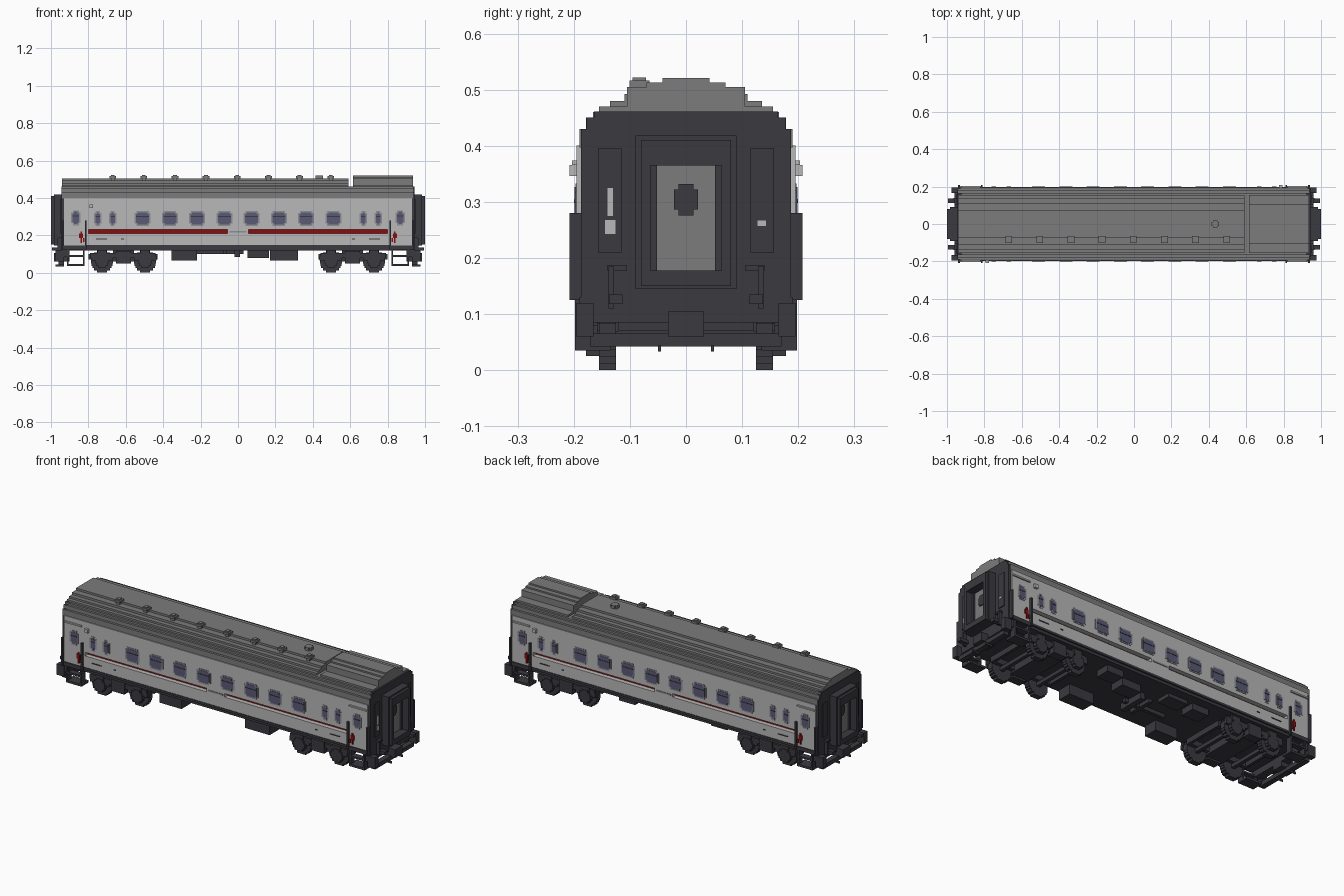
import bpy
import bmesh
from math import sqrt
from mathutils import Matrix, Vector

old_cube = bpy.data.objects.get("Cube")
if old_cube:
    bpy.data.objects.remove(old_cube, do_unlink=True)


def material(name, red, green, blue):
    mat = bpy.data.materials.new(name)
    mat.use_nodes = True
    colour = (red, green, blue, 1)
    mat.diffuse_color = colour
    mat.node_tree.nodes["Principled BSDF"].inputs["Base Color"].default_value = colour
    return mat


LIGHT = material("light grey paint", .48, .48, .48)
ROOF = material("roof grey", .2, .2, .2)
DARK = material("dark metal", .043, .041, .05)
RED = material("red paint", .24, .004, .005)
GLASS = material("window glass", .1, .1, .18)
FRAME = material("window frame", .27, .27, .3)


def build(name, mat, boxes):
    """One object from blocks given as ranges (x, y, z)."""
    bm = bmesh.new()
    for spans in boxes:
        low, high = (Vector(corner) for corner in zip(*spans))
        move = Matrix.Translation((low + high) / 2)
        size = Matrix.Diagonal((high - low).to_4d())
        size[3][3] = 1
        bmesh.ops.create_cube(bm, size=1, matrix=move @ size)
    mesh = bpy.data.meshes.new(name)
    bm.to_mesh(mesh)
    bm.free()
    mesh.materials.append(mat)
    obj = bpy.data.objects.new(name, mesh)
    bpy.context.scene.collection.objects.link(obj)
    return obj


def around(centre, half):
    return (centre - half, centre + half)


def flip(span, sign):
    return tuple(sorted(sign * value for value in span))


def mirrored(boxes, in_x=True, in_y=True):
    """Repeat blocks at both ends and / or on both sides."""
    return [(flip(x, sx), flip(y, sy), z) for x, y, z in boxes
            for sx in ((1, -1) if in_x else (1,))
            for sy in ((1, -1) if in_y else (1,))]


def disc(x, y, z, radius, rows):
    """Blocky wheel made of stacked slabs, axis along y."""
    step = 2 * radius / rows
    boxes = []
    for row in range(rows):
        offset = -radius + (row + .5) * step
        half = sqrt(radius ** 2 - offset ** 2)
        boxes.append((around(x, half), y, around(z + offset, step / 2)))
    return boxes


def stack(x, steps, base):
    """Stepped arch: half widths with the height each one reaches."""
    boxes = []
    for half, top in steps:
        boxes.append((x, (-half, half), (base, top)))
        base = top
    return boxes


# Body shell with a recessed stripe
LONG, WIDE = .93, .195
side = (-WIDE, WIDE)
build("body_shell", LIGHT, [
    ((-LONG, LONG), side, (.14, .21)),
    ((-LONG, LONG), side, (.23, .4)),
    ((-.055, .055), side, (.21, .23)),
    ((.8, LONG), side, (.21, .23)),
    ((-LONG, -.8), side, (.21, .23))])
build("side_stripe", RED, [((-.8, .8), (-.17, .17), (.205, .235))])
build("body_sill", DARK, [((-.93, .93), (-.19, .19), (.12, .14)),
                          ((-.81, .81), (-.198, .198), (.135, .147))])
build("stripe_plaque", FRAME, mirrored([((-.045, .045), (.19, .198), (.216, .224))], False))

# Roof: lower arch, main deck and raised tank cover
build("roof_base", ROOF, stack((-.94, .935), [(.19, .43), (.178, .45), (.166, .46)], .397))
build("roof_deck", ROOF, stack((-.94, .59), [(.155, .47), (.135, .48), (.11, .492), (.075, .503)], .46))
build("roof_cover", ROOF, stack((.615, .935), [(.155, .47), (.105, .505), (.07, .513), (.042, .521)], .46))
vents = []
for i in range(8):
    x = -.67 + i * .1665
    vents += [(around(x, .018), around(-.083, .018), (.505, .516)),
              (around(x, .01), around(-.083, .012), (.48, .522))]
build("roof_vents", ROOF, vents)
build("roof_hatch", ROOF, [(around(.435, .02), around(0, .012), (.5, .52)),
                           (around(.435, .012), around(0, .02), (.5, .52))])

# Windows: frame plates, panes and bars on both sides
frames, panes, bars = [], [], []


def window(x, z, half, tall):
    frames.append((around(x, half), (.19, .197), around(z, tall - .012)))
    frames.append((around(x, half - .01), (.19, .197), around(z, tall)))
    panes.append((around(x, half - .008), (.19, .1985), around(z, tall - .016)))
    panes.append((around(x, half - .016), (.19, .1985), around(z, tall - .007)))
    bars.append((around(x, half - .008), (.19, .2), around(z + tall / 4, .002)))


for i in range(8):
    window(-.51 + i * .1457, .29, .043, .04)
for sign in (1, -1):
    for x in (.67, .75):
        window(sign * x, .29, .021, .04)
    window(sign * .867, .293, .026, .04)
build("window_frames", FRAME, mirrored(frames, False))
build("window_panes", GLASS, mirrored(panes, False))
build("window_bars", DARK, mirrored(bars, False))

# Entrance doors: rain strip, handrails, red markers, lamp
build("door_strips", LIGHT, mirrored([((.82, .925), (.19, .203), (.366, .374))]))
build("handrails", DARK, mirrored([
    (around(.814, .005), (.195, .208), (.125, .28)),
    (around(.935, .005), (.185, .208), (.125, .28)),
    ((.815, .93), (.18, .2), (.125, .146))]))
build("door_markers", RED, mirrored([
    ((.83, .85), (.19, .2), (.185, .21)),
    ((.835, .843), (.19, .2), (.16, .22)),
    ((.82, .83), (.19, .2), (.165, .185))]))
build("side_lamps", LIGHT, [(around(s * .785, .01), flip((.19, .208), s), (.346, .366)) for s in (1, -1)])
build("service_grilles", DARK, mirrored([
    ((.7, .76), (.19, .198), (.178, .183)),
    ((.61, .625), (.19, .198), (.178, .183))]))

# End walls and gangways
build("end_walls", DARK, mirrored(
    stack((.92, .944), [(.187, .43), (.177, .45), (.164, .461)], .12), True, False))
build("end_panels", DARK, mirrored([((.94, .949), (.115, .157), (.21, .395))]))
build("end_notices", LIGHT, [
    ((.94, .951), (-.144, -.126), (.243, .268)),
    ((.94, .951), (-.14, -.13), (.275, .325)),
    ((.94, .951), (.127, .143), (.257, .267))])
build("gangway_frames", DARK, mirrored([
    ((.94, .985), (.063, .09), (.145, .418)),
    ((.985, 1), (.063, .08), (.15, .41)),
    ((.94, .985), (0, .09), (.365, .418)),
    ((.985, 1), (0, .08), (.365, .41)),
    ((.94, .985), (0, .09), (.145, .178)),
    ((.985, 1), (0, .08), (.15, .178)),
    ((.94, .965), (.052, .07), (.17, .37))]))
build("end_doors", ROOF, mirrored([((.94, .955), (-.053, .053), (.175, .367))], True, False))
build("end_door_windows", DARK, mirrored([
    ((.95, .96), (-.021, .021), around(.304, .018)),
    ((.95, .96), (-.013, .013), around(.304, .028))], True, False))

# Couplers, end beams and hoses
build("couplers", DARK, mirrored([
    ((.9, .985), (0, .032), (.06, .105)),
    ((.93, .96), (0, .17), (.042, .065)),
    ((.93, .975), (.045, .05), (.033, .045)),
    ((.9, .944), (0, .19), (.085, .13))]))
build("end_hoses", DARK, mirrored([
    ((.94, .965), (.128, .138), (.11, .185)),
    ((.94, .995), (.113, .137), (.118, .135)),
    ((.94, .96), (.105, .14), (.178, .187))]))

# Open entrance steps
build("entrance_steps", DARK, mirrored([
    ((.82, .915), (.135, .198), (.035, .047)),
    ((.82, .915), (.165, .198), (.085, .095)),
    ((.82, .83), (.165, .198), (.04, .13)),
    ((.905, .915), (.165, .198), (.04, .13)),
    ((.93, .975), (.165, .195), (.06, .12))]))

# Bogies: wheels, axles, axle boxes, side frames
wheels, frame = [], []
for x in (.497, .727):
    wheels += disc(x, (.125, .155), .06, .06, 10)
    wheels += disc(x, (.155, .178), .06, .035, 6)
    frame += [(around(x, .01), (0, .13), around(.06, .01)),
              (around(x, .06), (.158, .172), (.065, .09)),
              (around(x, .025), (.15, .175), (.09, .13))]
frame += [((.44, .79), (.158, .172), (.08, .105)),
          (around(.612, .04), (.13, .178), (.05, .115)),
          (around(.612, .055), (0, .15), (.06, .125)),
          ((.43, .8), (.1, .12), (.07, .1)),
          ((.43, .445), (0, .12), (.07, .1)),
          ((.785, .8), (0, .12), (.07, .1))]
build("wheels", DARK, mirrored(wheels))
build("bogie_frames", DARK, mirrored(frame))

# Equipment boxes under the floor
build("underfloor_boxes", DARK, [
    ((-.355, -.22), (-.18, -.1), (.065, .125)),
    ((.17, .32), (-.18, -.1), (.065, .125)),
    ((.05, .165), (.03, .11), (.08, .125)),
    ((.2, .3), (.08, .16), (.085, .125)),
    ((-.22, -.1), (.06, .14), (.1, .125)),
    ((-.35, -.25), (.06, .14), (.085, .125)),
    ((-.22, .03), (-.05, -.03), (.1, .125)),
    ((-.02, .01), (-.09, .06), (.085, .125)),
    ((-.08, -.06), (-.1, .04), (.1, .125))])
